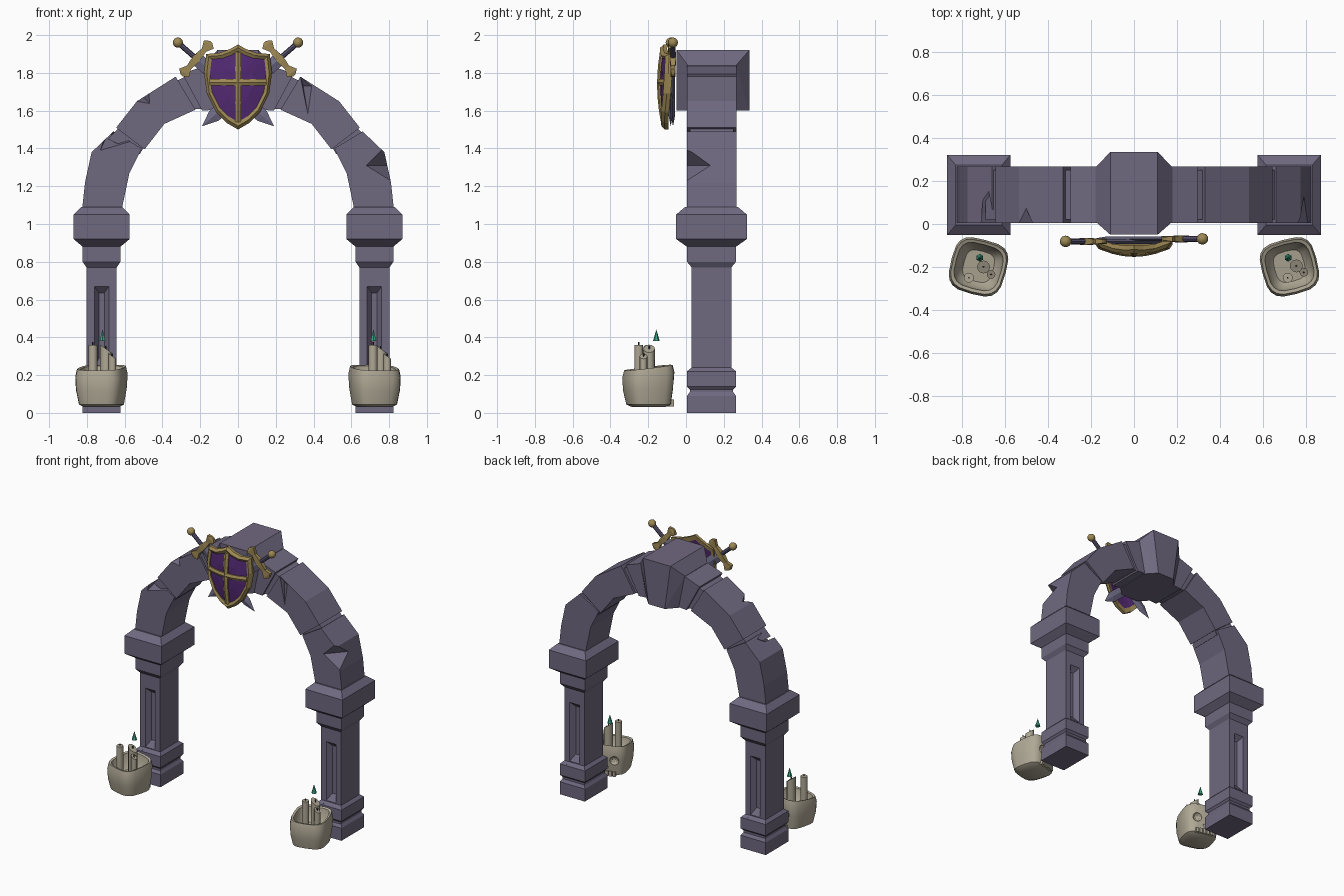
import bpy, bmesh, math
from mathutils import Matrix, Vector

cube = bpy.data.objects.get("Cube")
if cube:
    bpy.data.objects.remove(cube, do_unlink=True)


def material(name, color):
    m = bpy.data.materials.new(name)
    m.use_nodes = True
    m.diffuse_color = (*color, 1)
    m.node_tree.nodes["Principled BSDF"].inputs["Base Color"].default_value = (*color, 1)
    return m


STONE = material("purple grey stone", (.16, .14, .215))
GOLD = material("old gold", (.34, .25, .09))
PURPLE = material("royal purple", (.085, .022, .17))
STEEL = material("blade steel", (.16, .15, .24))
GRIP = material("dark grip", (.10, .085, .16))
BONE = material("bone", (.43, .39, .30))
FLAME = material("teal flame", (.05, .36, .24))
WICK = material("black wick", (.03, .03, .03))


def make(name, bm, mat, smooth=None):
    bmesh.ops.recalc_face_normals(bm, faces=bm.faces)
    me = bpy.data.meshes.new(name)
    bm.to_mesh(me)
    bm.free()
    me.materials.append(mat)
    ob = bpy.data.objects.new(name, me)
    bpy.context.collection.objects.link(ob)
    if smooth:
        for o in bpy.context.selected_objects:
            o.select_set(False)
        ob.select_set(True)
        bpy.context.view_layer.objects.active = ob
        bpy.ops.object.shade_smooth_by_angle(angle=math.radians(smooth))
    return ob


def hull(name, pts, mat):
    bm = bmesh.new()
    for p in pts:
        bm.verts.new(p)
    bmesh.ops.convex_hull(bm, input=bm.verts)
    bmesh.ops.dissolve_limit(bm, angle_limit=.01, verts=bm.verts, edges=bm.edges)
    return make(name, bm, mat)


def loft(name, rings, mat, wrap=False, smooth=None):
    bm = bmesh.new()
    rows = [[bm.verts.new(p) for p in r] for r in rings]
    n = len(rows[0])
    pairs = list(zip(rows, rows[1:])) + ([(rows[-1], rows[0])] if wrap else [])
    for a, b in pairs:
        for i in range(n):
            j = (i + 1) % n
            bm.faces.new((a[i], a[j], b[j], b[i]))
    if not wrap:
        bm.faces.new(rows[0])
        bm.faces.new(rows[-1])
    return make(name, bm, mat, smooth)


def prism(name, outline, y0, y1, mat):
    return loft(name, [[(x, y, z) for x, z in outline] for y in (y0, y1)], mat)


def rod(name, base, top, r, mat, sides=10, r2=None, smooth=None):
    bm = bmesh.new()
    mid = (Vector(base) + Vector(top)) / 2
    h = (Vector(top) - Vector(base)).length
    bmesh.ops.create_cone(bm, cap_ends=True, segments=sides, radius1=r,
                          radius2=r if r2 is None else r2, depth=h,
                          matrix=Matrix.Translation(mid))
    return make(name, bm, mat, smooth)


def carve(ob, cutter):
    mod = ob.modifiers.new("carve", "BOOLEAN")
    mod.operation = "DIFFERENCE"
    mod.object = cutter
    bpy.context.view_layer.objects.active = ob
    bpy.ops.object.modifier_apply(modifier=mod.name)
    bpy.data.objects.remove(cutter, do_unlink=True)


def rect(cx, cy, z, hx, hy):
    return [(cx + a * hx, cy + b * hy, z) for a, b in ((-1, -1), (1, -1), (1, 1), (-1, 1))]


# Pillars with sunken panels, and the two halves of the arch
CY = .135
PILLAR = [(0, .1, .13), (.09, .1, .13), (.11, .088, .115), (.125, .088, .115),
          (.14, .1, .13), (.22, .1, .13), (.24, .08, .105), (.77, .08, .105),
          (.8, .1, .13), (.88, .1, .13), (.92, .148, .187), (1.05, .148, .187),
          (1.09, .108, .14)]
LOWER = [(.615, 1.08), (.825, 1.08), (.81, 1.22), (.775, 1.38), (.66, 1.49),
         (.51, 1.40), (.575, 1.27)]
MIDDLE = [(.495, 1.395), (.645, 1.51), (.535, 1.65), (.33, 1.78), (.225, 1.605), (.39, 1.53)]
UPPER = [(.19, 1.60), (.295, 1.795), (.17, 1.84), (.04, 1.84), (.04, 1.61)]
GROOVES = [[(.52, 1.37), (.69, 1.45), (.62, 1.52), (.49, 1.42)],
           [(.24, 1.61), (.34, 1.75), (.27, 1.785), (.17, 1.61)]]
blocks = {}
for side, s in (("right", -1), ("left", 1)):
    cx = s * .722
    pillar = loft(side + "_pillar", [rect(cx, CY, *p) for p in PILLAR], STONE)
    for d in (-1, 1):
        pts = []
        for depth, w, z0, z1 in ((.125, .052, .22, .69), (.07, .014, .29, .635)):
            pts += [(cx + a * w, CY + d * depth, z) for a in (-1, 1) for z in (z0, z1)]
        carve(pillar, hull("panel_cutter", pts, STONE))
    for part, outline in (("lower", LOWER), ("middle", MIDDLE), ("upper", UPPER)):
        blocks[side, part] = prism(f"{side}_{part}_arch_block",
                                   [(s * x, z) for x, z in outline], .005, .267, STONE)
    for i, g in enumerate(GROOVES):
        prism(f"{side}_arch_joint_{i + 1}", [(s * x, z) for x, z in g], .02, .252, STONE)

# Chipped edges
CHIPS = [("left", "lower", [(.67, -.005, 1.31), (.80, .14, 1.31), (.77, -.03, 1.43), (.84, -.03, 1.19)]),
         ("right", "lower", [(-.73, -.005, 1.385), (-.56, -.005, 1.435), (-.68, -.03, 1.54), (-.69, .17, 1.48)]),
         ("right", "middle", [(-.57, -.01, 1.65), (-.46, -.01, 1.63), (-.47, -.01, 1.74), (-.51, .09, 1.68)]),
         ("left", "middle", [(.325, -.01, 1.8), (.38, -.01, 1.52), (.41, -.01, 1.73), (.345, .04, 1.73)])]
for side, part, pts in CHIPS:
    carve(blocks[side, part], hull("chip_cutter", pts, STONE))

# Keystone
key = []
for s in (-1, 1):
    for y in (-.05, .335):
        key += [(s * .11, y, 1.92), (s * .065, y, 1.6)]
    for y in (.01, .265):
        key += [(s * .178, y, 1.84), (s * .13, y, 1.6)]
hull("keystone", key, STONE)

# Shield: curved rim, sunken field and cross bars
HALF = [(.045, 1.925), (.10, 1.905), (.168, 1.9), (.18, 1.8), (.165, 1.69), (.115, 1.59), (.06, 1.535)]
OUTLINE = [(0, 1.95)] + HALF + [(0, 1.5)] + [(-x, z) for x, z in reversed(HALF)]
MZ = 1.74


def bulge(x, z, back):
    return (x, -.155 + 1.4 * x * x + .5 * (z - MZ) ** 2 + back, z)


def shield_ring(scale, back):
    return [bulge(x * scale, MZ + (z - MZ) * scale, back) for x, z in OUTLINE]


loft("shield_rim", [shield_ring(*r) for r in ((1, .035), (1, .014), (.92, 0), (.83, .012), (.83, .035))],
     GOLD, wrap=True)
loft("shield_field", [shield_ring(*r) for r in ((.03, .032), (.45, .032), (.87, .032),
                                                (.87, .018), (.45, .018), (.03, .018))], PURPLE)
steps = [i / 6 for i in range(7)]
SECTION = ((-.017, .03), (-.017, .01), (0, .002), (.017, .01), (.017, .03))
loft("shield_upright_bar", [[bulge(w, 1.54 + .37 * t, b) for w, b in SECTION] for t in steps], GOLD)
loft("shield_cross_bar", [[bulge(-.15 + .3 * t, 1.75 + w, b) for w, b in SECTION] for t in steps], GOLD)

# Crossed swords behind the shield
GUARD = [(-.118, .008, .008), (-.1, .034, .013), (-.06, .014, .011), (-.02, .02, .016),
         (.02, .02, .016), (.06, .014, .011), (.1, .034, .013), (.118, .008, .008)]
for side, s in (("right", -1), ("left", 1)):
    bm = bmesh.new()
    bmesh.ops.create_uvsphere(bm, u_segments=12, v_segments=8, radius=.027,
                              matrix=Matrix.Translation((0, 0, .13)))
    parts = [make(side + "_sword_pommel", bm, GOLD, 40),
             rod(side + "_sword_grip", (0, 0, 0), (0, 0, .12), .014, GRIP, 8),
             loft(side + "_sword_guard", [[(x, a * hy, b * hz) for a, b in ((-1, -1), (1, -1), (1, 1), (-1, 1))]
                                          for x, hz, hy in GUARD], GOLD),
             hull(side + "_sword_blade", [(0, 0, -.545)] + [p for z in (0, -.46) for p in
                  ((-.036, 0, z), (.036, 0, z), (0, -.011, z), (0, .011, z))], STEEL)]
    place = Matrix.Translation((s * .22, -.075 + s * .006, 1.875)) @ Matrix.Rotation(s * math.radians(49), 4, "Y")
    for p in parts:
        p.matrix_world = place

# Hollow skulls holding candles, faces turned to the pillars
BOWL = [(.03, .085, .085), (.045, .112, .115), (.13, .127, .13), (.2, .13, .135), (.24, .122, .125),
        (.235, .108, .11), (.17, .095, .1), (.14, .07, .075)]


def power(v):
    return math.copysign(abs(v) ** .6, v)


def skull_ring(z, hx, hy):
    ring = []
    for i in range(20):
        a = math.tau * i / 20
        x, y = hx * power(math.cos(a)), hy * power(math.sin(a))
        ring.append((x, y * (.9 if y > 0 else 1.02), z + (.12 * y if z > .1 else 0)))
    return ring


CANDLES = {"right": ((-.768, -.25, .36, .023), (-.70, -.20, .34, .03), (-.665, -.235, .30, .02)),
           "left": ((.715, -.25, .36, .023), (.755, -.195, .34, .03), (.79, -.225, .30, .02))}
for side, s in (("right", -1), ("left", 1)):
    skull = loft(side + "_skull", [skull_ring(*b) for b in BOWL], BONE, smooth=35)
    for x, z, r in ((-.055, .15, .034), (.055, .15, .034), (0, .095, .018)):
        bm = bmesh.new()
        bmesh.ops.create_icosphere(bm, subdivisions=2, radius=r, matrix=Matrix.Translation((x, .122, z)))
        carve(skull, make("socket_cutter", bm, BONE))
    skull_parts = [skull]
    for i in range(5):
        x = (i - 2) * .026
        skull_parts.append(loft(f"{side}_tooth_{i + 1}", [rect(x, .104, z, .01, .012) for z in (.035, .07)], BONE))
    place = Matrix.Translation((s * .722, -.192, 0)) @ Matrix.Rotation(s * math.radians(15), 4, "Z")
    for p in skull_parts:
        p.matrix_world = place
    for i, (x, y, top, r) in enumerate(CANDLES[side]):
        candle = rod(f"{side}_candle_{i + 1}", (x, y, .12), (x, y, top), r, BONE, 12, smooth=40)
        if i:  # melted, slanting top
            for v in candle.data.vertices:
                if v.co.z > .2:
                    v.co.z -= (v.co.x - x) * .7
        rod(f"{side}_wick_{i + 1}", (x, y, top - .01), (x, y, top + .014), .004, WICK, 5)
    rod(side + "_flame", (s * .717, -.157, .38), (s * .717, -.157, .442), .018, FLAME, 6, 0)
